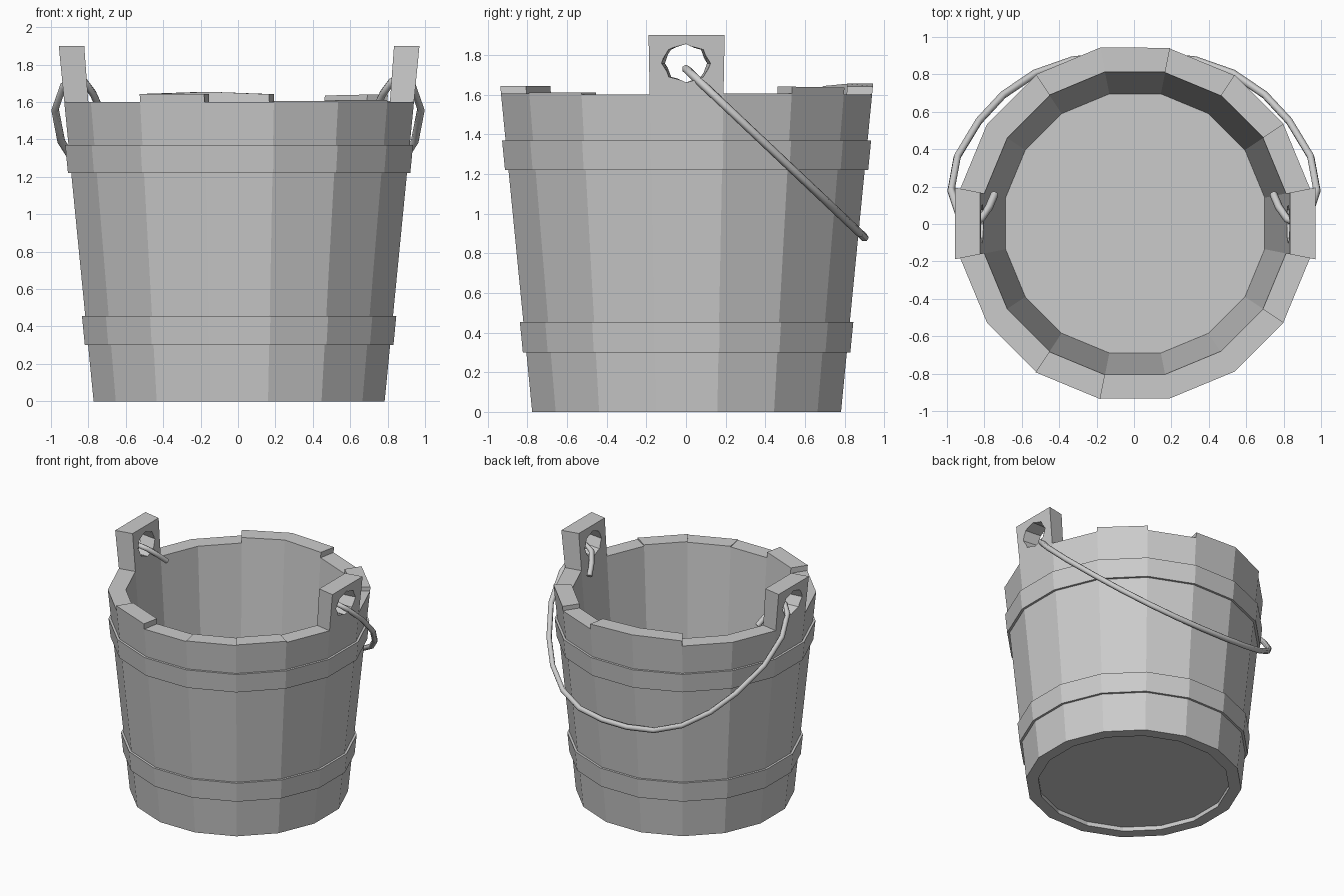
import bpy, bmesh, math
from mathutils import Vector

if "Cube" in bpy.data.objects:
    bpy.data.objects.remove(bpy.data.objects["Cube"])

N = 16
STEP = 2 * math.pi / N
CX = 0.006          # small sideways offset of the tub
RIM = 1.6
K = 1 / math.cos(STEP / 2)


def r_out(z):
    return (0.778 + 0.098 * z) * K


def r_in(z):
    return (0.69 + 0.0727 * z) * K


def pt(r, a, z):
    return Vector((r * math.cos(a) + CX, r * math.sin(a) + 0.003, z))


def make(name, bm, fix=False):
    bmesh.ops.remove_doubles(bm, verts=bm.verts, dist=1e-5)
    if fix:
        bmesh.ops.recalc_face_normals(bm, faces=bm.faces)
    me = bpy.data.meshes.new(name)
    bm.to_mesh(me)
    bm.free()
    ob = bpy.data.objects.new(name, me)
    bpy.context.collection.objects.link(ob)
    return ob


def face(bm, pts):
    bm.faces.new([bm.verts.new(p) for p in pts])


# Tub walls: one stave per side, with slightly uneven tops (start height, end height)
tops = {1: (1.606, 1.606), 2: (1.64, 1.635), 4: (1.642, 1.655), 5: (1.655, 1.643),
        11: (1.643, 1.643), 13: (1.605, 1.605), 14: (1.61, 1.61)}
bm = bmesh.new()
for k in range(N):
    a0, a1 = (k - 0.5) * STEP, (k + 0.5) * STEP
    h0, h1 = tops.get(k, (RIM, RIM))
    o0, o1, i0, i1 = pt(r_out(h0), a0, h0), pt(r_out(h1), a1, h1), pt(r_in(h0), a0, h0), pt(r_in(h1), a1, h1)
    p0, p1, q0, q1 = pt(r_out(0), a0, 0), pt(r_out(0), a1, 0), pt(r_in(0), a0, 0), pt(r_in(0), a1, 0)
    face(bm, (p0, p1, o1, o0))
    face(bm, (i0, i1, q1, q0))
    face(bm, (q0, q1, p1, p0))
    if k not in (0, 8):
        face(bm, (o0, o1, i1, i0))
    if k in tops:
        face(bm, (pt(r_out(RIM), a0, RIM), o0, i0, pt(r_in(RIM), a0, RIM)))
        face(bm, (pt(r_in(RIM), a1, RIM), i1, o1, pt(r_out(RIM), a1, RIM)))
make("tub_staves", bm)

# Floor, slightly recessed
bm = bmesh.new()
face(bm, [pt(r_in(0.035), (k - 0.5) * STEP, 0.035) for k in range(N)])
make("tub_floor", bm)


# Hoops around the tub
def hoop(name, z0, z1, t=0.018):
    bm = bmesh.new()
    prof = [(r_out(z0) - 0.003, z0), (r_out(z0) + t, z0), (r_out(z1) + t, z1), (r_out(z1) - 0.003, z1)]
    for k in range(N):
        a0, a1 = (k - 0.5) * STEP, (k + 0.5) * STEP
        for (ra, za), (rb, zb) in zip(prof, prof[1:]):
            face(bm, (pt(ra, a0, za), pt(ra, a1, za), pt(rb, a1, zb), pt(rb, a0, zb)))
    make(name, bm)


hoop("lower_hoop", 0.30, 0.455)
hoop("upper_hoop", 1.22, 1.37)


# Ears: tall staves with a hole for the handle
def loft(bm, a, b):
    n = len(a)
    face(bm, a)
    face(bm, b[::-1])
    for i in range(n):
        j = (i + 1) % n
        face(bm, (a[i], b[i], b[j], a[j]))


def ear(name, base, sx):
    h = STEP / 2
    bm = bmesh.new()
    rings = [[pt(r_out(z), base - h, z), pt(r_out(z), base + h, z),
              pt(r_in(z), base + h, z), pt(r_in(z), base - h, z)] for z in (RIM, 1.9)]
    loft(bm, *rings)
    ob = make(name, bm, True)
    bm = bmesh.new()
    octs = [[Vector((sx * x + CX, 0.13 * x * math.cos(i * math.pi / 4),
                     1.758 + 0.097 * math.sin(i * math.pi / 4))) for i in range(8)] for x in (0.65, 1.15)]
    loft(bm, *octs)
    cutter = make(name + "_hole_cutter", bm, True)
    cutter.hide_render = True
    mod = ob.modifiers.new("hole", 'BOOLEAN')
    mod.object = cutter
    mod.operation = 'DIFFERENCE'
    mod.solver = 'EXACT'
    bpy.context.view_layer.objects.active = ob
    bpy.ops.object.modifier_apply(modifier=mod.name)
    bpy.data.objects.remove(cutter, do_unlink=True)


ear("right_ear", 0, 1)
ear("left_ear", math.pi, -1)

# Bail handle: hooked wire lying in a tilted plane, mirrored in x
half = [(0.745, 0.16), (0.775, 0.09), (0.82, 0.025), (0.88, 0.0), (0.935, 0.05), (0.978, 0.18),
        (0.945, 0.36), (0.83, 0.55), (0.70, 0.69), (0.53, 0.805), (0.33, 0.875), (0.11, 0.9)]
path = half + [(-x, y) for x, y in half[::-1]]
cu = bpy.data.curves.new("bail_handle", 'CURVE')
cu.dimensions = '3D'
cu.bevel_depth = 0.021
cu.bevel_resolution = 1
cu.use_fill_caps = True
sp = cu.splines.new('POLY')
sp.points.add(len(path) - 1)
for p, (x, y) in zip(sp.points, path):
    p.co = (x, y, 1.73 - 0.945 * y, 1)
bpy.context.collection.objects.link(bpy.data.objects.new("bail_handle", cu))
